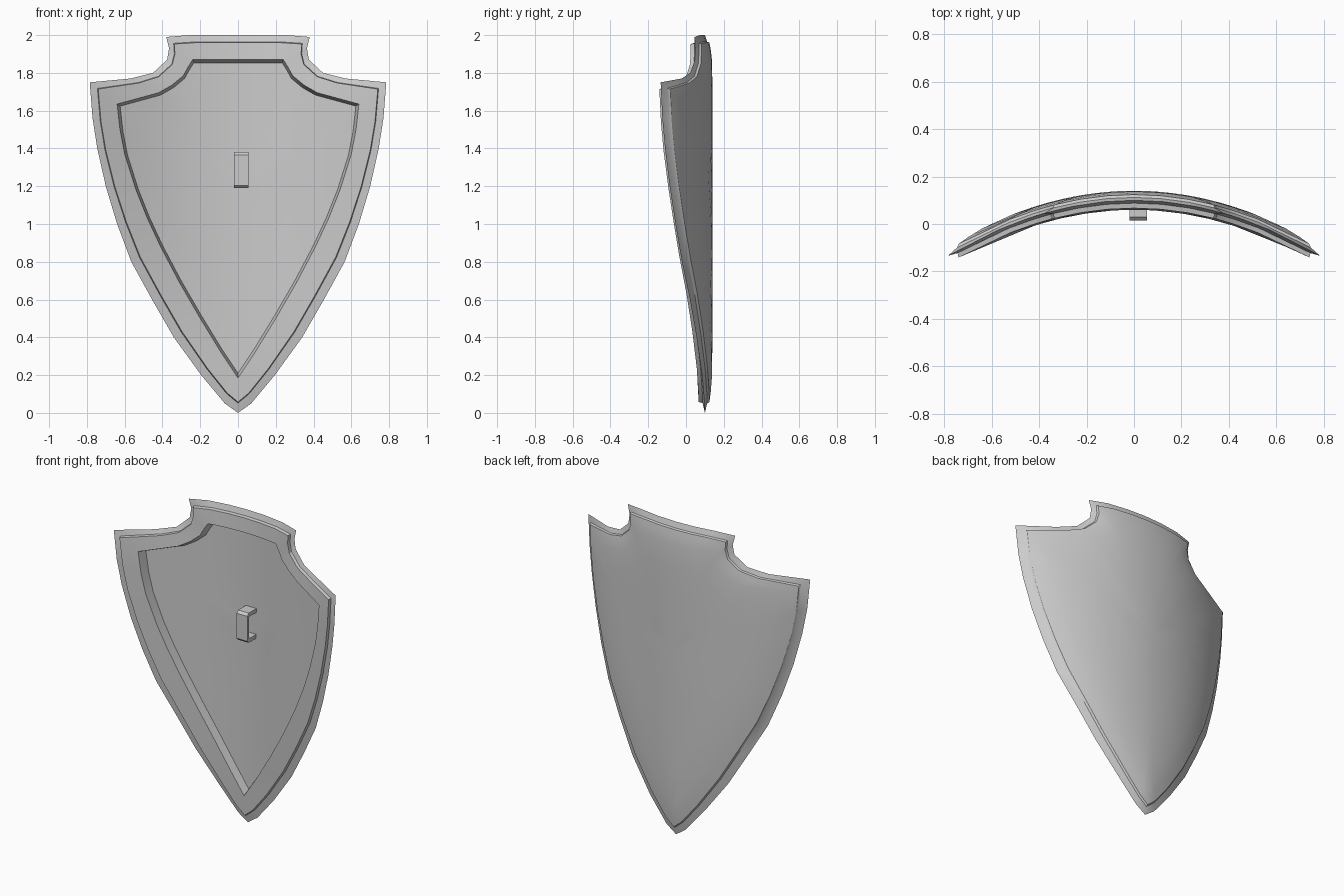
import bpy
import bmesh
from mathutils import Vector

default_cube = bpy.data.objects.get("Cube")
if default_cube:
    bpy.data.objects.remove(default_cube, do_unlink=True)

# One plain grey for the whole shield
grey = bpy.data.materials.new("plain_grey")
grey.use_nodes = True
grey.diffuse_color = (0.6, 0.6, 0.6, 1)
grey.node_tree.nodes["Principled BSDF"].inputs["Base Color"].default_value = grey.diffuse_color

# Half outlines (x, z) running from top centre to bottom tip
OUTLINE = [(0, 2), (.13, 2), (.26, 2), (.38, 1.99), (.365, 1.93), (.375, 1.87),
           (.45, 1.8), (.57, 1.77), (.785, 1.75), (.77, 1.56), (.745, 1.4),
           (.7, 1.2), (.64, 1), (.565, .8), (.455, .6), (.34, .4), (.195, .2),
           (.07, .05), (0, 0)]
RECESS = [(0, 1.87), (.08, 1.87), (.16, 1.87), (.24, 1.87), (.265, 1.83), (.29, 1.785),
          (.35, 1.735), (.42, 1.695), (.64, 1.635), (.625, 1.5), (.6, 1.37),
          (.54, 1.18), (.48, 1.03), (.41, .88), (.31, .69), (.2, .5), (.09, .32),
          (.03, .23), (0, .185)]
CENTRE = Vector((0, 1.2))


def mirrored_loop(half):
    """Close a half outline by mirroring it across the centre line."""
    right = [Vector(p) for p in half]
    left = [Vector((-p.x, p.y)) for p in reversed(right[1:-1])]
    return right + left


OUTER = mirrored_loop(OUTLINE)
INNER = mirrored_loop(RECESS)


def bend(x):
    """Depth of the curved middle surface."""
    return 0.1 - 0.38 * x * x


def on_shield(p, offset):
    return Vector((p.x, bend(p.x) + offset, p.y))


def rim_points(t):
    """Loop between the outer edge (t = 0) and the recess edge (t = 1)."""
    return [a.lerp(b, t) for a, b in zip(OUTER, INNER)]


def panel_points(s):
    """Loop between the recess edge (s = 0) and the panel centre (s = 1)."""
    return [p.lerp(CENTRE, s) for p in INNER]


def finish(bm, name):
    bmesh.ops.recalc_face_normals(bm, faces=bm.faces)
    mesh = bpy.data.meshes.new(name)
    bm.to_mesh(mesh)
    bm.free()
    mesh.materials.append(grey)
    obj = bpy.data.objects.new(name, mesh)
    bpy.context.collection.objects.link(obj)
    return obj


def smooth(obj):
    bpy.ops.object.select_all(action="DESELECT")
    obj.select_set(True)
    bpy.context.view_layer.objects.active = obj
    bpy.ops.object.shade_smooth_by_angle(angle=0.55)


def add_side(bm, edge, sections, centre_offset):
    """Skin one side of the shield from its outer edge to its centre."""
    previous = edge
    count = len(edge)
    for points, offset in sections:
        ring = [bm.verts.new(on_shield(p, offset)) for p in points]
        for i in range(count):
            j = (i + 1) % count
            bm.faces.new((previous[i], previous[j], ring[j], ring[i]))
        previous = ring
    middle = bm.verts.new(on_shield(CENTRE, centre_offset))
    for i in range(count):
        bm.faces.new((previous[i], previous[(i + 1) % count], middle))


# Shield body: bevelled edge, raised rim and sunken panel in front, domed back
bm = bmesh.new()
edge = [bm.verts.new(on_shield(p, 0)) for p in OUTER]
FLOOR = 0.008
DOME = 0.04
front = [(rim_points(.28), -.012), (rim_points(.31), -.033), (rim_points(1), -.04),
         (panel_points(.025), FLOOR)]
back = [(rim_points(.27), .012), (rim_points(.31), .024), (rim_points(.6), .031),
        (rim_points(1), .037)]
for s in (.2, .4, .6, .8):
    front.append((panel_points(s), FLOOR))
    back.append((panel_points(s), DOME))
add_side(bm, edge, front, FLOOR)
add_side(bm, edge, back, DOME)
smooth(finish(bm, "shield_body"))

# Grip: a bracket profile (y, z) extruded sideways
half_profile = [(.11, .095), (.03, .095), (.015, .08)]
inner_half = [(.035, .07), (.11, .07)]
upper = half_profile
lower = [(y, -z) for y, z in reversed(half_profile)]
inside = [(y, -z) for y, z in reversed(inner_half)] + inner_half
profile = upper + lower + inside
GRIP_Z = 1.285
bm = bmesh.new()
face = bm.faces.new([bm.verts.new((-.02, y, GRIP_Z + z)) for y, z in profile])
extruded = bmesh.ops.extrude_face_region(bm, geom=[face])
moved = [v for v in extruded["geom"] if isinstance(v, bmesh.types.BMVert)]
bmesh.ops.translate(bm, verts=moved, vec=(.075, 0, 0))
smooth(finish(bm, "hand_grip"))
